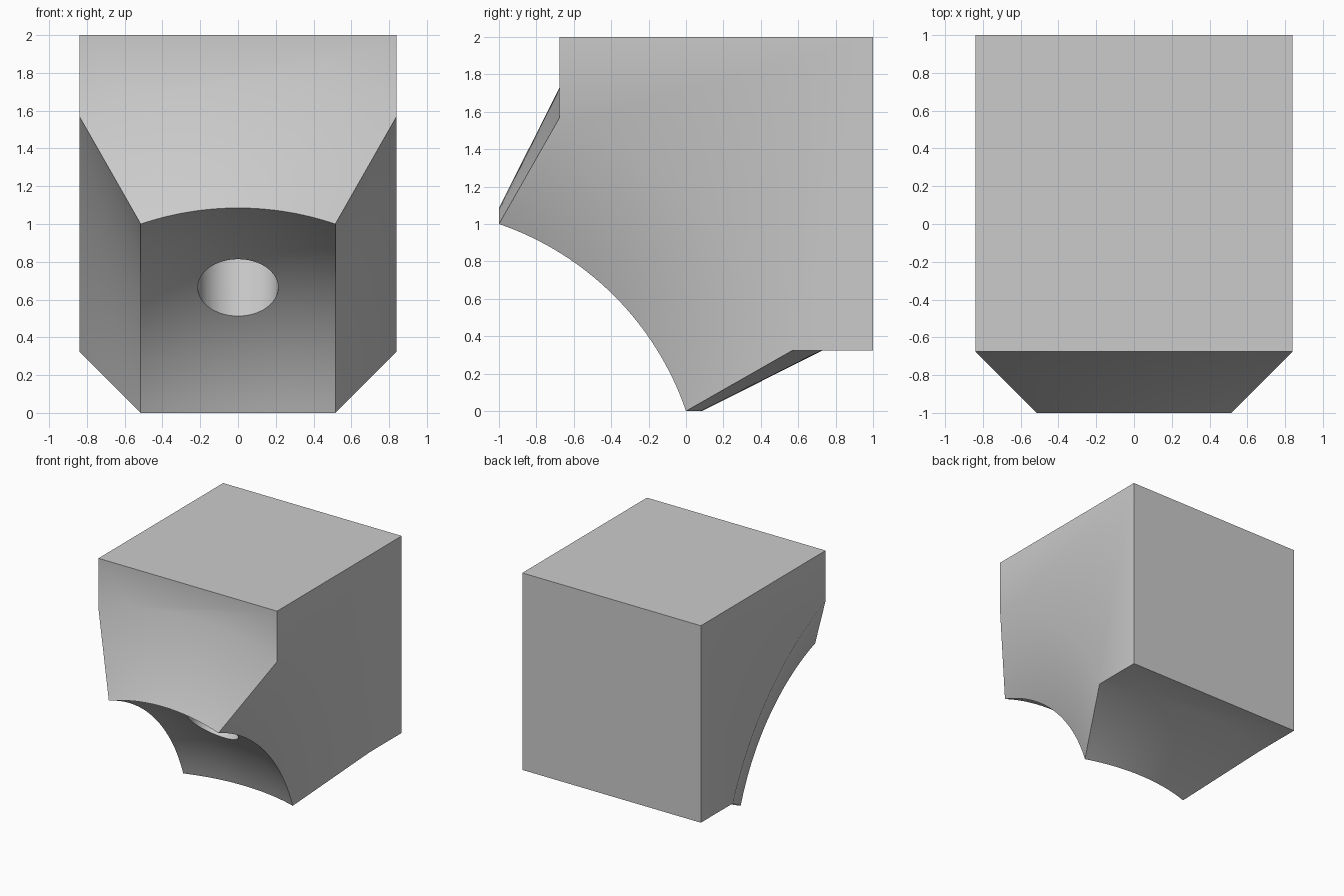
import bpy, bmesh
from math import sqrt, acos, sin, cos, pi, radians
from mathutils import Vector

cube = bpy.data.objects.get("Cube")
if cube:
    bpy.data.objects.remove(cube, do_unlink=True)

CENTRE = Vector((0, -1.52, -0.52))   # shared centre of both spherical surfaces
N = 32                               # steps along each side of the neck
HALF, FRONT, BACK, LOW, TOP = 0.84, -0.675, 1.0, 0.325, 2.0

grey = bpy.data.materials.new("plain_grey")
grey.use_nodes = True
grey.diffuse_color = (0.6, 0.6, 0.6, 1)
grey.node_tree.nodes["Principled BSDF"].inputs["Base Color"].default_value = (0.6, 0.6, 0.6, 1)


def sphere_point(radius, half, offset, i, j):
    """Point of a spherical patch bounded by two side planes, a front and a bottom plane."""
    x = half * (2 * i / N - 1)
    r = sqrt(radius ** 2 - x ** 2)
    start = acos(offset / r)
    a = start + (pi / 2 - 2 * start) * j / N
    return CENTRE + Vector((x, r * cos(a), r * sin(a)))


bm = bmesh.new()

# Concave spherical seat; j runs from the front edge to the bottom edge
seat = [[bm.verts.new(sphere_point(1.687, 0.515, 0.52, i, j))
         for j in range(N + 1)] for i in range(N + 1)]
for i in range(N):
    for j in range(N):
        bm.faces.new((seat[i][j], seat[i + 1][j], seat[i + 1][j + 1], seat[i][j + 1]))

# Closed boundary of the patch as index pairs
loop = ([(i, 0) for i in range(N)] + [(N, j) for j in range(N)]
        + [(i, N) for i in range(N, 0, -1)] + [(0, j) for j in range(N, 0, -1)])

# Flared neck from the seat to the block
outer = {ij: bm.verts.new(sphere_point(2.406, HALF, FRONT - CENTRE.y, *ij)) for ij in loop}
for a, b in zip(loop, loop[1:] + loop[:1]):
    bm.faces.new((seat[a[0]][a[1]], seat[b[0]][b[1]], outer[b], outer[a]))

# Block corners: front top, back top, back low
ft, bt, bl = (FRONT, TOP), (BACK, TOP), (BACK, LOW)
corner = {(s, p): bm.verts.new((s * HALF, *p)) for s in (-1, 1) for p in (ft, bt, bl)}

# Front and underside, each notched by the neck
for j, p in ((0, ft), (N, bl)):
    bm.faces.new([outer[i, j] for i in range(N + 1)] + [corner[1, p], corner[-1, p]])

# Sides, notched by the neck
for s, i in ((-1, 0), (1, N)):
    bm.faces.new([outer[i, j] for j in range(N + 1)] + [corner[s, p] for p in (bl, bt, ft)])

# Top and back
for p, q in ((ft, bt), (bt, bl)):
    bm.faces.new((corner[-1, p], corner[1, p], corner[1, q], corner[-1, q]))
bmesh.ops.recalc_face_normals(bm, faces=bm.faces)

mesh = bpy.data.meshes.new("block_with_seat")
bm.to_mesh(mesh)
bm.free()
mesh.materials.append(grey)
block = bpy.data.objects.new("block_with_seat", mesh)
bpy.context.collection.objects.link(block)

# Blind hole along the diagonal axis
axis = Vector((0, 1, 1)).normalized()
bpy.ops.mesh.primitive_cylinder_add(vertices=64, radius=0.213, depth=1.6,
                                    location=CENTRE + axis * 1.887,
                                    rotation=(-radians(45), 0, 0))
cutter = bpy.context.object
cutter.name = "hole_cutter"
cutter.hide_render = True
cutter.data.materials.append(grey)

bpy.ops.object.select_all(action="DESELECT")
block.select_set(True)
bpy.context.view_layer.objects.active = block
mod = block.modifiers.new("hole", "BOOLEAN")
mod.operation = "DIFFERENCE"
mod.solver = "EXACT"
mod.object = cutter
bpy.ops.object.modifier_apply(modifier=mod.name)
bpy.data.objects.remove(cutter, do_unlink=True)
bpy.ops.object.shade_smooth_by_angle(angle=radians(40))
